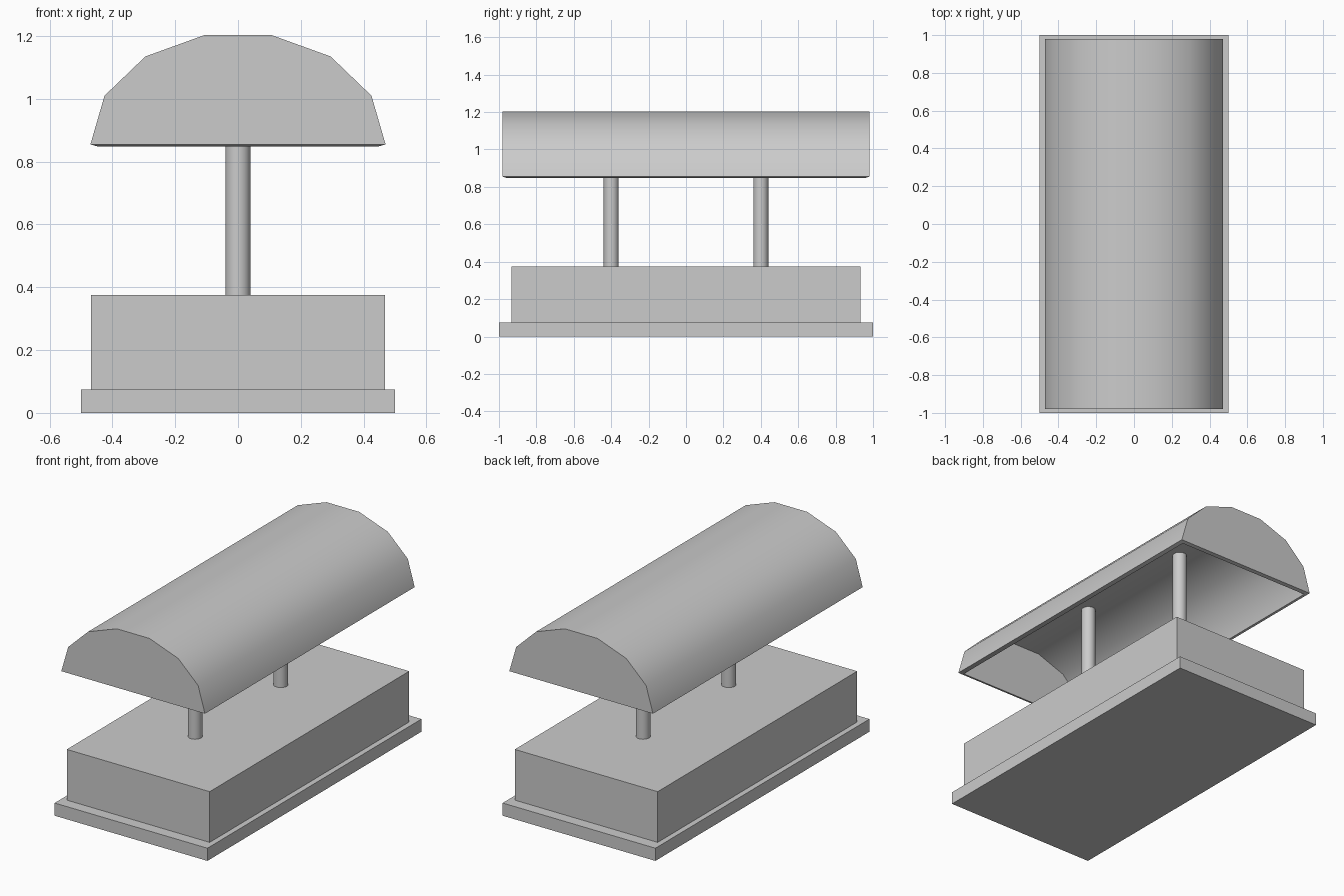
import bpy
import bmesh

cube = bpy.data.objects.get("Cube")
if cube:
    bpy.data.objects.remove(cube, do_unlink=True)

# One plain grey for everything
grey = bpy.data.materials.new("plain_grey")
grey.use_nodes = True
grey.diffuse_color = (0.6, 0.6, 0.6, 1)
grey.node_tree.nodes["Principled BSDF"].inputs["Base Color"].default_value = (0.6, 0.6, 0.6, 1)


def activate(obj):
    bpy.ops.object.select_all(action="DESELECT")
    obj.select_set(True)
    bpy.context.view_layer.objects.active = obj


def smooth(obj):
    activate(obj)
    bpy.ops.object.shade_smooth_by_angle(angle=0.7)


def box(name, width, depth, bottom, top):
    bpy.ops.mesh.primitive_cube_add(size=1, location=(0, 0, (bottom + top) / 2))
    obj = bpy.context.object
    obj.name = name
    obj.scale = (width, depth, top - bottom)
    bpy.ops.object.transform_apply(location=False, rotation=False, scale=True)
    obj.data.materials.append(grey)


def post(name, y, bottom, top):
    bpy.ops.mesh.primitive_cylinder_add(vertices=24, radius=0.04, depth=top - bottom,
                                        location=(0, y, (bottom + top) / 2))
    obj = bpy.context.object
    obj.name = name
    obj.data.materials.append(grey)
    smooth(obj)


def canopy(name, half_profile, half_length, thickness):
    # Arched skin with closed ends and an open underside
    profile = [(-x, z) for x, z in half_profile] + list(reversed(half_profile))
    bm = bmesh.new()
    front, back = [[bm.verts.new((x, y, z)) for x, z in profile]
                   for y in (-half_length, half_length)]
    for i in range(len(profile) - 1):
        bm.faces.new((front[i], front[i + 1], back[i + 1], back[i]))
    bm.faces.new(list(reversed(front)))
    bm.faces.new(back)
    # Point every face away from the middle of the shell
    for face in bm.faces:
        face.normal_update()
        outward = face.calc_center_median()
        outward.z -= half_profile[0][1]
        if face.normal.dot(outward) < 0:
            face.normal_flip()
    mesh = bpy.data.meshes.new(name)
    bm.to_mesh(mesh)
    bm.free()
    obj = bpy.data.objects.new(name, mesh)
    bpy.context.collection.objects.link(obj)
    mesh.materials.append(grey)
    # Wall thickness grows inward
    solid = obj.modifiers.new("wall", "SOLIDIFY")
    solid.thickness = thickness
    solid.offset = -1
    solid.use_even_offset = True
    activate(obj)
    bpy.ops.object.modifier_apply(modifier=solid.name)
    smooth(obj)


# Stepped base
box("base_slab", 1, 2, 0, 0.075)
box("counter_block", 0.935, 1.865, 0.075, 0.375)

# Posts reach up to the inside of the canopy
for side, y in (("front", -0.4), ("back", 0.4)):
    post(side + "_post", y, 0.375, 1.19)

canopy("arched_canopy", [(0.47, 0.855), (0.425, 1.01), (0.295, 1.135), (0.107, 1.203)],
       0.98, 0.022)
